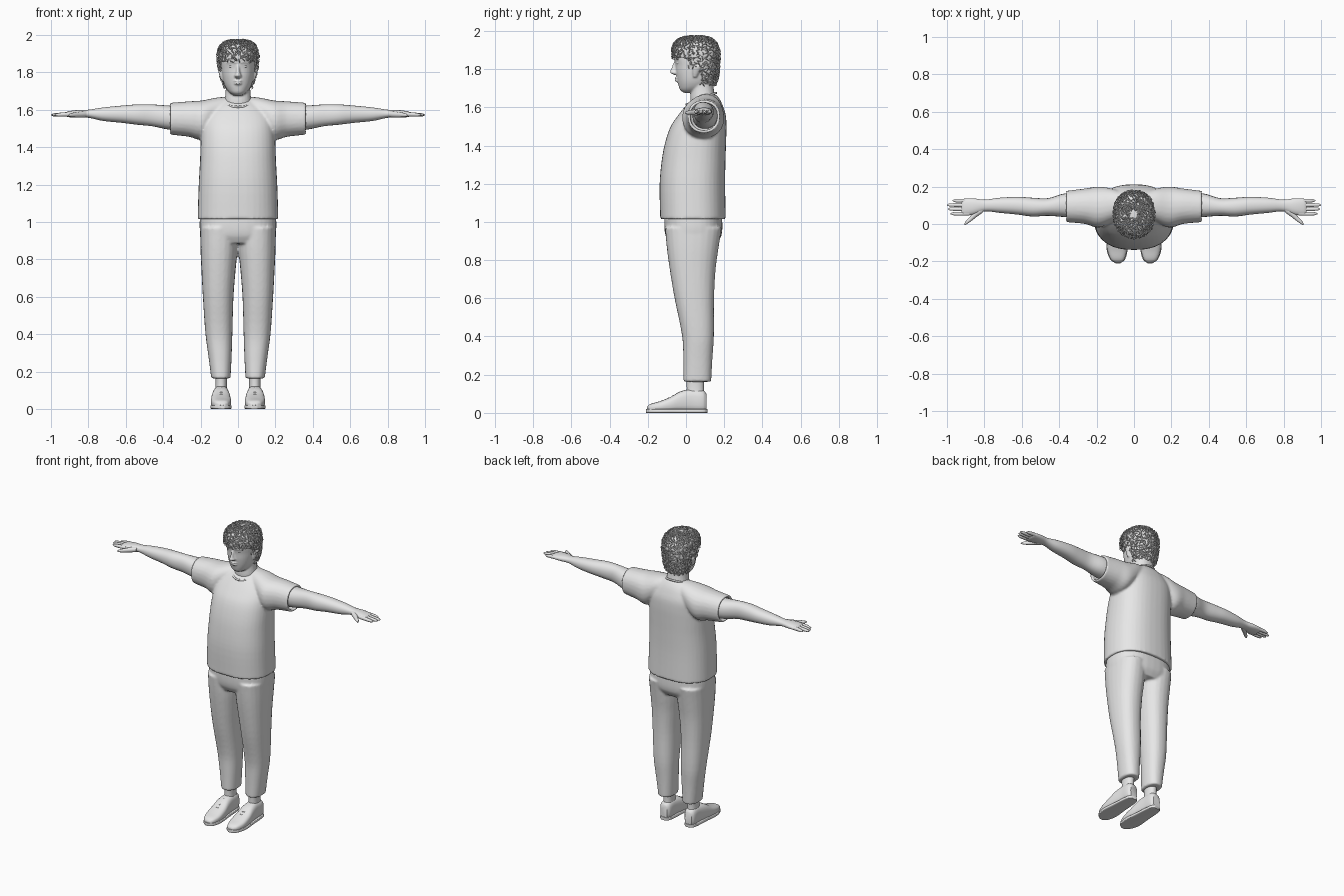
import bpy, bmesh, math, random
from mathutils import Vector

random.seed(4)
if "Cube" in bpy.data.objects:
    bpy.data.objects.remove(bpy.data.objects["Cube"], do_unlink=True)

grey = bpy.data.materials.new("light_grey")
grey.use_nodes = True
grey.diffuse_color = (0.8, 0.8, 0.8, 1)
grey.node_tree.nodes["Principled BSDF"].inputs["Base Color"].default_value = (0.8, 0.8, 0.8, 1)


def smooth_rings(rings, steps):
    """Cubic interpolation of ring values along their first value."""
    def slope(i):
        a, b = rings[max(i - 1, 0)], rings[min(i + 1, len(rings) - 1)]
        return [(q - p) / (b[0] - a[0]) for p, q in zip(a, b)]
    out = []
    for i in range(len(rings) - 1):
        p, q, mp, mq = rings[i], rings[i + 1], slope(i), slope(i + 1)
        h = q[0] - p[0]
        for k in range(steps):
            s = k / steps
            e = s * s * (3 - 2 * s)
            u, w = s * (1 - s) ** 2 * h, s * s * (s - 1) * h
            out.append([a + (b - a) * e + c * u + d * w for a, b, c, d in zip(p, q, mp, mq)])
    return out + [list(rings[-1])]


def loft(bm, axis, rings, side=1, power=2.2, segs=24, steps=4, tail=()):
    """Skin over rings (t, a0, a1, b0, b1) that give the extents across the axis."""
    loops = []
    for t, a0, a1, b0, b1 in smooth_rings(rings, steps) + list(tail):
        loop = []
        for k in range(segs):
            c, s = math.cos(math.tau * k / segs), math.sin(math.tau * k / segs)
            a = (a0 + a1) / 2 + (a1 - a0) / 2 * math.copysign(abs(c) ** (2 / power), c)
            b = (b0 + b1) / 2 + (b1 - b0) / 2 * math.copysign(abs(s) ** (2 / power), s)
            x, y, z = {"z": (a, b, t), "x": (t, b, a), "y": (a, t, b)}[axis]
            loop.append(bm.verts.new((x * side, y, z)))
        loops.append(loop)
    for p, q in zip(loops, loops[1:]):
        for k in range(segs):
            n = (k + 1) % segs
            bm.faces.new((p[k], p[n], q[n], q[k]))
    bm.faces.new(loops[0])
    bm.faces.new(loops[-1])


def symmetric(rings):
    """Turn (z, front, back, half width) into full rings centred on x."""
    return [(z, -w, w, f, b) for z, f, b, w in rings]


def finish(bm, name, voxel=0, relax=2):
    bmesh.ops.recalc_face_normals(bm, faces=bm.faces)
    mesh = bpy.data.meshes.new(name)
    bm.to_mesh(mesh)
    bm.free()
    mesh.materials.append(grey)
    obj = bpy.data.objects.new(name, mesh)
    bpy.context.collection.objects.link(obj)
    bpy.ops.object.select_all(action="DESELECT")
    obj.select_set(True)
    bpy.context.view_layer.objects.active = obj
    bpy.ops.object.shade_smooth_by_angle(angle=math.radians(50))
    if voxel:
        blend = obj.modifiers.new("blend", "REMESH")
        blend.mode, blend.voxel_size, blend.use_smooth_shade = "VOXEL", voxel, True
        soft = obj.modifiers.new("soften", "SMOOTH")
        soft.factor, soft.iterations = 0.5, relax
    return obj


SIDES = ((1, "left"), (-1, "right"))

# Shirt: torso and open sleeves blended into one skin
bm = bmesh.new()
loft(bm, "z", symmetric([
    (1.015, -.135, .208, .216), (1.2, -.138, .205, .21), (1.33, -.126, .207, .203),
    (1.42, -.108, .21, .2), (1.5, -.08, .212, .195), (1.56, -.04, .208, .185),
    (1.61, 0, .192, .15), (1.64, .03, .178, .11), (1.665, .06, .16, .075)]), power=2.4, segs=40)
for side, _ in SIDES:
    cuff = (.365, 1.467, 1.637, .01, .177)
    inset = [1.48, 1.624, .023, .164]
    loft(bm, "x", [(.04, 1.56, 1.672, .05, .165), (.12, 1.5, 1.664, .01, .19),
                   (.19, 1.44, 1.65, -.02, .2), (.26, 1.455, 1.645, 0, .19), cuff],
         side, tail=[[.365] + inset, [.31] + inset])
finish(bm, "shirt", .008, 3)

# Collar: a thin band dipping at the front
curve = bpy.data.curves.new("collar", "CURVE")
curve.dimensions, curve.bevel_depth, curve.bevel_resolution = "3D", .006, 2
band = curve.splines.new("POLY")
count = 32
band.points.add(count - 1)
band.use_cyclic_u = True
for k, point in enumerate(band.points):
    s, c = math.sin(math.tau * k / count), math.cos(math.tau * k / count)
    point.co = (.076 * s, .08 - .077 * c, 1.645 - .03 * c, 1)
curve.materials.append(grey)
bpy.context.collection.objects.link(bpy.data.objects.new("collar", curve))

# Trousers: hips and two legs blended
bm = bmesh.new()
loft(bm, "z", symmetric([(.885, -.085, .16, .17), (.93, -.108, .186, .2),
                         (1, -.114, .19, .205), (1.06, -.11, .185, .2)]), power=2.5, segs=36)
for side, _ in SIDES:
    loft(bm, "z", [(.163, .04, .143, -.013, .132), (.28, .034, .158, -.014, .138),
                   (.4, .03, .174, -.02, .146), (.6, .024, .188, -.06, .147),
                   (.75, .012, .196, -.085, .155), (.86, .002, .201, -.1, .17),
                   (.97, .002, .203, -.11, .187)], side, power=2.3)
finish(bm, "trousers", .008, 3)

# Arms with hands
for side, label in SIDES:
    bm = bmesh.new()
    loft(bm, "x", [(.2, 1.48, 1.615, .03, .165), (.365, 1.493, 1.622, .037, .164),
                   (.46, 1.512, 1.628, .044, .138), (.54, 1.52, 1.628, .04, .14),
                   (.62, 1.53, 1.622, .05, .145), (.72, 1.54, 1.612, .06, .14),
                   (.8, 1.557, 1.6, .068, .13), (.86, 1.558, 1.598, .05, .137),
                   (.91, 1.561, 1.591, .046, .135), (.922, 1.57, 1.585, .055, .125)], side)
    for y, tip in ((.055, .98), (.08, .995), (.102, 1), (.125, .97)):
        loft(bm, "x", [(.88, 1.565, 1.589, y - .01, y + .01),
                       (.94, 1.564, 1.585, y - .011, y + .01),
                       (tip - .012, 1.565, 1.58, y - .008, y + .008),
                       (tip, 1.57, 1.575, y - .003, y + .003)], side, segs=10)
    # Thumb
    loft(bm, "x", [(.81, 1.56, 1.594, .06, .1), (.845, 1.558, 1.59, .035, .08),
                   (.875, 1.56, 1.585, .012, .042), (.898, 1.563, 1.58, -.003, .017),
                   (.907, 1.568, 1.574, -.006, .002)], side, segs=12)
    finish(bm, label + "_arm")

# Ankles and shoes
for side, label in SIDES:
    bm = bmesh.new()
    loft(bm, "z", [(.07, .058, .125, 0, .1), (.13, .06, .12, .004, .094),
                   (.22, .058, .124, 0, .1)], side)
    finish(bm, label + "_ankle")

    bm = bmesh.new()
    loft(bm, "y", [(-.205, .068, .104, .008, .032), (-.19, .052, .124, .004, .045),
                   (-.14, .038, .142, .004, .06), (-.08, .038, .144, .004, .084),
                   (-.03, .044, .139, .004, .112), (.03, .05, .132, .004, .124),
                   (.09, .054, .129, .004, .118), (.108, .066, .117, .01, .1)], side, power=2.8)
    # Laces: thin bars over the instep
    for k in range(4):
        y, z = -.098 + .022 * k, .074 + .011 * k
        loft(bm, "x", [(.066, z - .012, z - .004, y, y + .008),
                       (.09, z, z + .008, y + .004, y + .012),
                       (.116, z - .012, z - .004, y, y + .008)], side, segs=8)
    finish(bm, label + "_shoe")

    bm = bmesh.new()
    loft(bm, "y", [(-.21, .072, .1, 0, .02), (-.19, .048, .127, 0, .02),
                   (-.13, .034, .147, 0, .02), (-.04, .042, .141, 0, .02),
                   (.06, .05, .134, 0, .02), (.098, .058, .126, 0, .02),
                   (.112, .074, .11, 0, .02)], side, power=7)
    finish(bm, label + "_sole")

# Head, neck and face features blended
bm = bmesh.new()
loft(bm, "z", symmetric([
    (1.676, -.012, .05, .022), (1.69, -.03, .09, .044), (1.71, -.038, .12, .061),
    (1.74, -.045, .14, .075), (1.78, -.052, .155, .084), (1.82, -.055, .165, .089),
    (1.86, -.062, .168, .091), (1.9, -.058, .162, .088), (1.94, -.03, .135, .066),
    (1.955, .02, .1, .03)]), segs=36)
loft(bm, "z", symmetric([(1.57, .03, .15, .07), (1.64, .022, .155, .072),
                         (1.7, .025, .145, .066), (1.78, .02, .14, .066)]))
loft(bm, "z", symmetric([(1.77, -.064, -.02, .013), (1.781, -.083, -.02, .02),
                         (1.795, -.08, -.02, .013), (1.84, -.062, -.02, .008)]))
for low, high, width in ((1.733, 1.746, .022), (1.748, 1.76, .024)):
    mid = (low + high) / 2
    loft(bm, "z", symmetric([(low, -.048, -.02, width * .6), (mid, -.06, -.02, width),
                             (high, -.048, -.02, width * .6)]))
for side, _ in SIDES:
    # Brow, then ear
    loft(bm, "x", [(.012, 1.847, 1.859, -.066, -.03), (.035, 1.85, 1.862, -.06, -.03),
                   (.06, 1.846, 1.855, -.042, -.01)], side)
    loft(bm, "z", [(1.758, .078, .09, .038, .056), (1.785, .076, .1, .034, .07),
                   (1.815, .078, .107, .036, .082), (1.827, .08, .1, .046, .072)], side)
finish(bm, "head", .005, 2)

# Eyes
for side, label in SIDES:
    bm = bmesh.new()
    bmesh.ops.create_uvsphere(bm, u_segments=16, v_segments=10, radius=.014)
    for v in bm.verts:
        v.co = Vector((v.co.x * 1.15 + .035 * side, v.co.y - .037, v.co.z * .6 + 1.832))
    finish(bm, label + "_eye")


# Hair: a cap trimmed to the hairline and covered in small curls
def hairline(y):
    return 1.862 if y < .01 else 1.81 if y < .08 else 1.722


bm = bmesh.new()
loft(bm, "z", symmetric([
    (1.71, .03, .148, .066), (1.76, 0, .162, .084), (1.8, -.03, .168, .095),
    (1.85, -.062, .173, .103), (1.9, -.068, .17, .104), (1.94, -.052, .15, .09),
    (1.96, -.018, .118, .062), (1.967, .03, .08, .025)]), segs=36, steps=6)
bmesh.ops.recalc_face_normals(bm, faces=bm.faces)
bare = [f for f in bm.faces if f.calc_center_median().z < hairline(f.calc_center_median().y)]
bmesh.ops.delete(bm, geom=bare, context="FACES")
roots = [(f.calc_center_median(), f.normal.copy()) for f in bm.faces if random.random() < .85]
for root, normal in roots:
    across = normal.cross(Vector([random.uniform(-1, 1) for _ in range(3)])).normalized()
    edge, radius = normal.cross(across), random.uniform(.006, .012)
    loops = []
    for k in range(6):
        angle = math.pi * (-.2 + .27 * k)
        out = across * math.cos(angle) + normal * math.sin(angle)
        centre, thick = root + out * radius + edge * .0015 * k, .0032 - .0004 * k
        loops.append([bm.verts.new(centre + d * thick) for d in (out, edge, -out, -edge)])
    for p, q in zip(loops, loops[1:]):
        for k in range(4):
            bm.faces.new((p[k], p[k - 1], q[k - 1], q[k]))
finish(bm, "hair")
